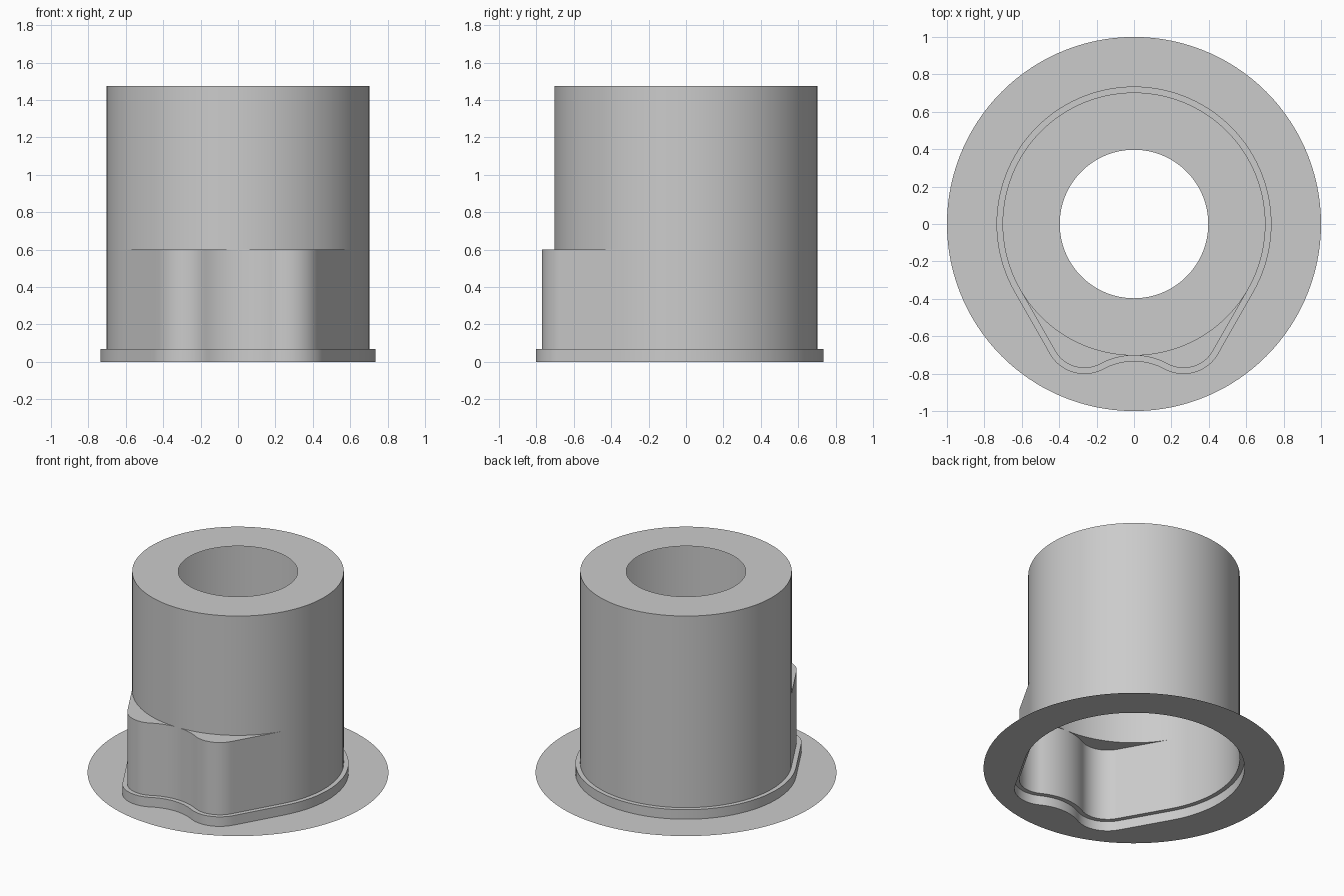
import bpy
import bmesh
from math import radians, sin, cos, atan2, pi
from mathutils import Vector

cube = bpy.data.objects.get("Cube")
if cube:
    bpy.data.objects.remove(cube, do_unlink=True)

grey = bpy.data.materials.new("plain grey")
grey.use_nodes = True
colour = (0.6, 0.6, 0.6, 1)
grey.diffuse_color = colour
grey.node_tree.nodes["Principled BSDF"].inputs["Base Color"].default_value = colour

BARREL = 0.703
LIP = 0.032
EAR_CENTRE = Vector((0.265, -0.589))
EAR_RADIUS = 0.181


def arc(centre, radius, start, end, steps):
    """Points along an arc, leaving out the last one."""
    angles = [start + (end - start) * i / steps for i in range(steps)]
    return [Vector(centre) + radius * Vector((cos(a), sin(a))) for a in angles]


def outline(grow=0.0):
    """Counterclockwise round body with two rounded ears at the front."""
    radius = BARREL + grow
    ear = EAR_RADIUS + grow
    # hollow between the ears, tangent to both
    a, b = EAR_CENTRE.x, BARREL + EAR_CENTRE.y
    hollow = (a * a + b * b - EAR_RADIUS ** 2) / (2 * (EAR_RADIUS - b))
    hollow_centre = Vector((0, -BARREL - hollow))
    to_ear = EAR_CENTRE - hollow_centre
    meet = atan2(to_ear.y, to_ear.x)
    side = radians(-30)

    right = arc(hollow_centre, hollow - grow, pi / 2, meet, 12)
    right += arc(EAR_CENTRE, ear, meet - pi, side, 28)
    normal = Vector((cos(side), sin(side)))
    foot, top = EAR_CENTRE + ear * normal, radius * normal
    right += [foot.lerp(top, i / 10) for i in range(10)]
    right += arc((0, 0), radius, side, pi / 2, 40)
    left = [Vector((-p.x, p.y)) for p in reversed(right[1:])]
    return right + [Vector((0, radius))] + left


def circle(radius):
    return [p.normalized() * radius for p in outline()]


def loft(name, rings):
    """Skin a sheet through (points, height) rings."""
    bm = bmesh.new()
    loops = [[bm.verts.new((p.x, p.y, z)) for p in pts] for pts, z in rings]
    for low, high in zip(loops, loops[1:]):
        for i in range(len(low)):
            j = (i + 1) % len(low)
            bm.faces.new((low[i], low[j], high[j], high[i]))
    bmesh.ops.remove_doubles(bm, verts=bm.verts, dist=0.0002)
    mesh = bpy.data.meshes.new(name)
    bm.to_mesh(mesh)
    bm.free()
    mesh.materials.append(grey)
    obj = bpy.data.objects.new(name, mesh)
    bpy.context.collection.objects.link(obj)
    bpy.ops.object.select_all(action='DESELECT')
    obj.select_set(True)
    bpy.context.view_layer.objects.active = obj
    bpy.ops.object.shade_smooth_by_angle(angle=radians(30))


body, lip = outline(), outline(LIP)

# Thin round flange, open under the body
loft("base_flange", [(circle(1.0), 0), (lip, 0)])
# Low step around the foot of the body
loft("foot_step", [(lip, 0), (lip, 0.07), (body, 0.07)])
# Lower shell with the two ears and their flat tops
loft("eared_lower_shell", [(body, 0.07), (body, 0.6), (circle(BARREL), 0.6)])
# Round upper shell with a holed top
loft("upper_barrel", [(circle(BARREL), 0.6), (circle(BARREL), 1.475), (circle(0.397), 1.475)])
